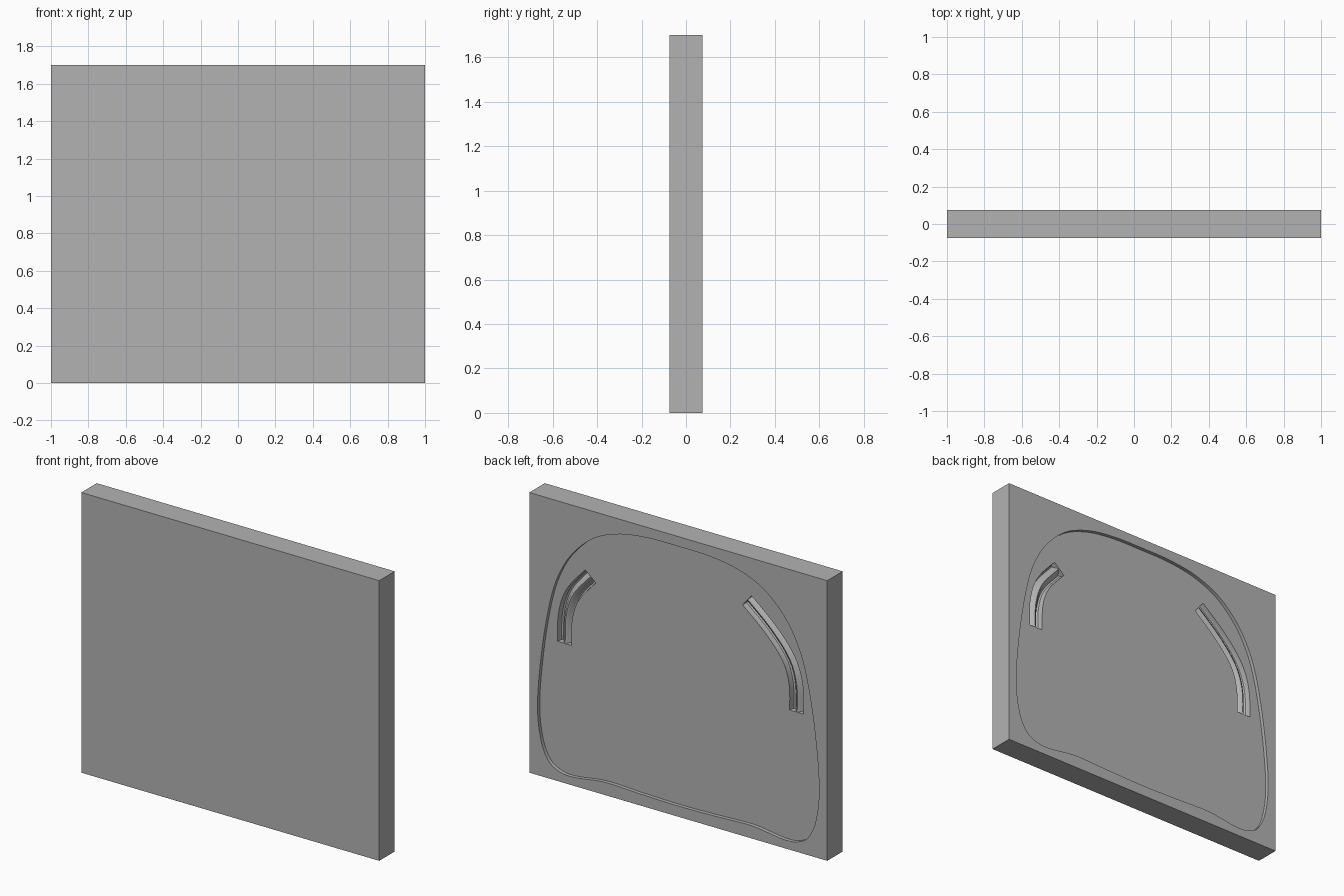
import bpy, bmesh
from mathutils import Vector

HALF_DEPTH = 0.074
HEIGHT = 1.70
FLOOR = HALF_DEPTH - 0.022      # y of the recessed panel on the back

cube = bpy.data.objects.get("Cube")
if cube:
    bpy.data.objects.remove(cube, do_unlink=True)

grey = bpy.data.materials.new("plain_grey")
grey.use_nodes = True
colour = (0.45, 0.45, 0.45, 1)
grey.diffuse_color = colour
grey.node_tree.nodes["Principled BSDF"].inputs["Base Color"].default_value = colour


def spline(points, steps, closed):
    """Smooth curve through 2D points."""
    pts = [Vector(p) for p in points]
    n = len(pts)

    def at(i):
        return pts[i % n] if closed else pts[max(0, min(i, n - 1))]

    out = []
    for i in range(n if closed else n - 1):
        a, b, c, d = (at(i + k) for k in (-1, 0, 1, 2))
        for s in range(steps):
            t = s / steps
            out.append(0.5 * (2 * b + (c - a) * t + (2 * a - 5 * b + 4 * c - d) * t ** 2
                              + (3 * b - a - 3 * c + d) * t ** 3))
    if not closed:
        out.append(pts[-1])
    return out


def loft(name, rings):
    """Closed solid through a row of equal rings."""
    bm = bmesh.new()
    rows = [[bm.verts.new(co) for co in ring] for ring in rings]
    n = len(rows[0])
    for r0, r1 in zip(rows, rows[1:]):
        for i in range(n):
            j = (i + 1) % n
            bm.faces.new((r0[i], r0[j], r1[j], r1[i]))
    bm.faces.new(rows[0])
    bm.faces.new(rows[-1])
    bmesh.ops.recalc_face_normals(bm, faces=bm.faces)
    mesh = bpy.data.meshes.new(name)
    bm.to_mesh(mesh)
    bm.free()
    mesh.materials.append(grey)
    ob = bpy.data.objects.new(name, mesh)
    bpy.context.collection.objects.link(ob)
    return ob


def cut(target, cutter):
    cutter.hide_render = True
    mod = target.modifiers.new("cut", 'BOOLEAN')
    mod.operation = 'DIFFERENCE'
    mod.solver = 'EXACT'
    mod.object = cutter
    bpy.context.view_layer.objects.active = target
    bpy.ops.object.modifier_apply(modifier=mod.name)
    bpy.data.objects.remove(cutter, do_unlink=True)


# Slab
corners = [(-1, 0), (1, 0), (1, HEIGHT), (-1, HEIGHT)]
slab = loft("slab", [[(x, y, z) for x, z in corners] for y in (-HALF_DEPTH, HALF_DEPTH)])

# Shallow rounded recess on the back, mirrored from one half
half = [(0, 1.64), (0.2, 1.637), (0.39, 1.61), (0.56, 1.542), (0.69, 1.43), (0.78, 1.30),
        (0.85, 1.12), (0.91, 0.81), (0.945, 0.45), (0.925, 0.23), (0.87, 0.105),
        (0.79, 0.058), (0.7, 0.052), (0.6, 0.065), (0.48, 0.078), (0.25, 0.07), (0, 0.065)]
outline = spline(half + [(-x, z) for x, z in half[-2:0:-1]], 5, True)
cut(slab, loft("recess_cutter", [[(p.x, y, p.y) for p in outline]
                                 for y in (FLOOR, HALF_DEPTH + 0.05)]))

# Curved double grooves in the recess floor, with a ridge down the middle
side_profile = [(0.047, 0.012), (0.046, -0.015), (0.041, -0.032), (0.032, -0.038),
                (0.023, -0.032), (0.013, -0.015)]


def groove(name, path, side):
    pts = spline(path, 6, False)
    rings = []
    for i, p in enumerate(pts):
        t = (pts[min(i + 1, len(pts) - 1)] - pts[max(i - 1, 0)]).normalized()
        ridge = 0.004 if i == 0 else -0.008     # ridge meets the floor at the low end
        profile = side_profile + [(0, ridge)] + [(-s, d) for s, d in side_profile[::-1]]
        rings.append([(side * (p.x + t.y * s), FLOOR + d, p.y - t.x * s) for s, d in profile])
    return loft(name, rings)


arc = [(0.779, 0.835), (0.774, 1.0), (0.725, 1.145), (0.605, 1.288), (0.446, 1.424)]
cut(slab, groove("right_groove_cutter", arc, -1))
cut(slab, groove("left_groove_cutter", arc[:-1], 1))

# Soft groove walls, crisp edges
bpy.ops.object.select_all(action='DESELECT')
slab.select_set(True)
bpy.context.view_layer.objects.active = slab
bpy.ops.object.shade_smooth_by_angle(angle=0.6)
